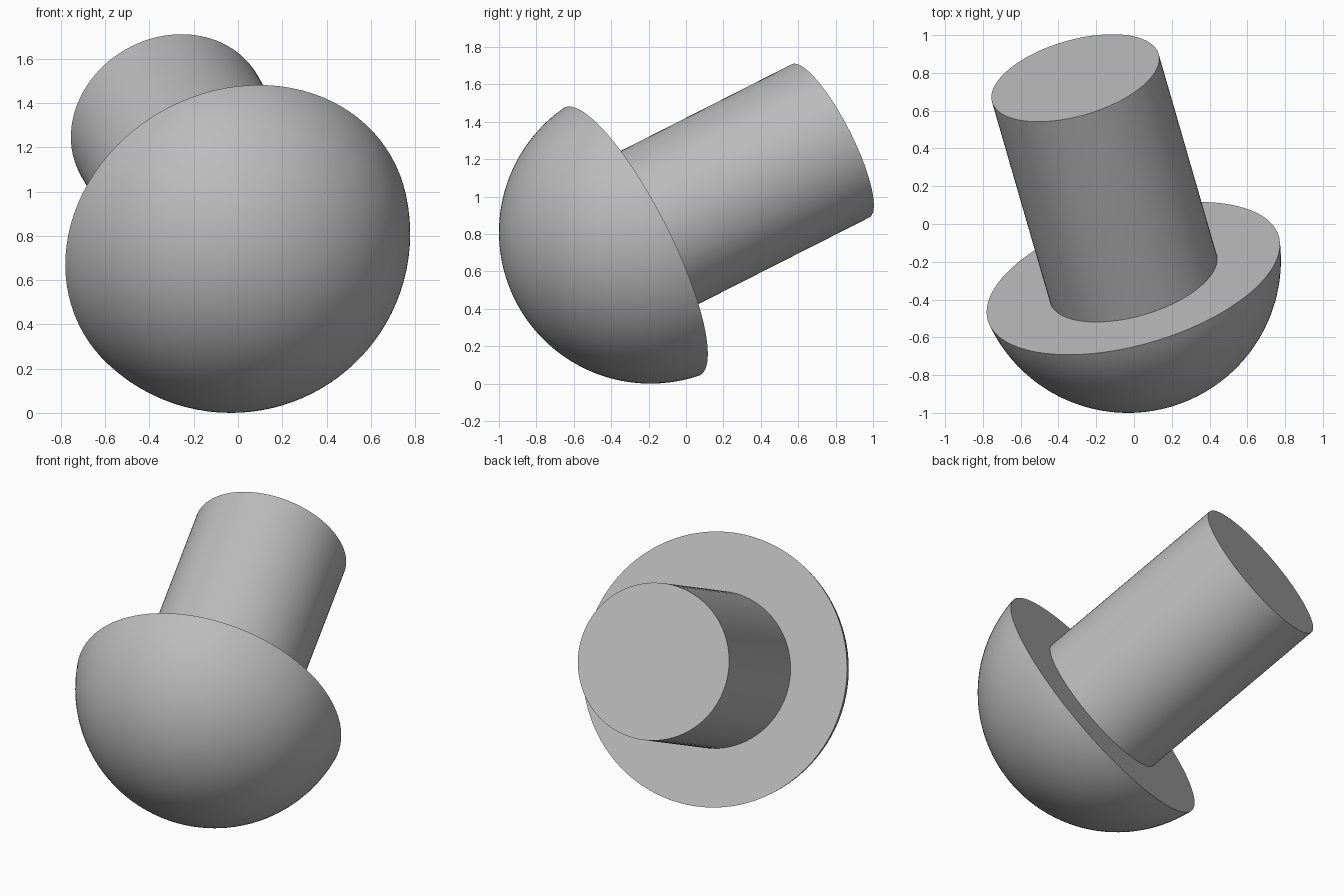
import bpy
import bmesh
import math
from mathutils import Vector, Matrix

default = bpy.data.objects.get("Cube")
if default:
    bpy.data.objects.remove(default, do_unlink=True)

# Shared tilted axis, running from the head out along the shank
AXIS = Vector((-0.25, 0.864, 0.438)).normalized()
CENTRE = Vector((-0.032, -0.19, 0.81))
DOME_RADIUS = 0.81
RIM_OFFSET = -0.113
SHANK_RADIUS = 0.459
SHANK_END = 1.115
SEGMENTS = 96

grey = bpy.data.materials.new("plain grey")
grey.use_nodes = True
colour = (0.5, 0.5, 0.5, 1)
grey.diffuse_color = colour
grey.node_tree.nodes["Principled BSDF"].inputs["Base Color"].default_value = colour


def lathe(name, profile):
    """Spin a (radius, height) profile, closed at both poles, about the tilted axis."""
    bm = bmesh.new()
    verts = [bm.verts.new((r, 0, h)) for r, h in profile]
    edges = [bm.edges.new(pair) for pair in zip(verts, verts[1:])]
    bmesh.ops.spin(bm, geom=verts + edges, cent=(0, 0, 0), axis=(0, 0, 1),
                   angle=math.tau, steps=SEGMENTS, use_duplicate=False)
    bmesh.ops.remove_doubles(bm, verts=bm.verts, dist=1e-4)
    bmesh.ops.recalc_face_normals(bm, faces=bm.faces)
    turn = AXIS.to_track_quat('Z', 'Y').to_matrix().to_4x4()
    bm.transform(Matrix.Translation(CENTRE) @ turn)
    mesh = bpy.data.meshes.new(name)
    bm.to_mesh(mesh)
    bm.free()
    mesh.materials.append(grey)
    obj = bpy.data.objects.new(name, mesh)
    bpy.context.collection.objects.link(obj)
    bpy.ops.object.select_all(action='DESELECT')
    obj.select_set(True)
    bpy.context.view_layer.objects.active = obj
    bpy.ops.object.shade_smooth_by_angle(angle=math.radians(30))
    return obj


# Domed head: spherical cap closed by a flat underside
rim_angle = math.acos(RIM_OFFSET / DOME_RADIUS)
steps = 40
dome = []
for i in range(steps + 1):
    a = math.pi + (rim_angle - math.pi) * i / steps
    dome.append((DOME_RADIUS * math.sin(a), DOME_RADIUS * math.cos(a)))
lathe("domed_head", dome + [(0, RIM_OFFSET)])

# Cylindrical shank, set slightly into the head
start = RIM_OFFSET - 0.02
lathe("shank", [(0, start), (SHANK_RADIUS, start),
                (SHANK_RADIUS, SHANK_END), (0, SHANK_END)])
